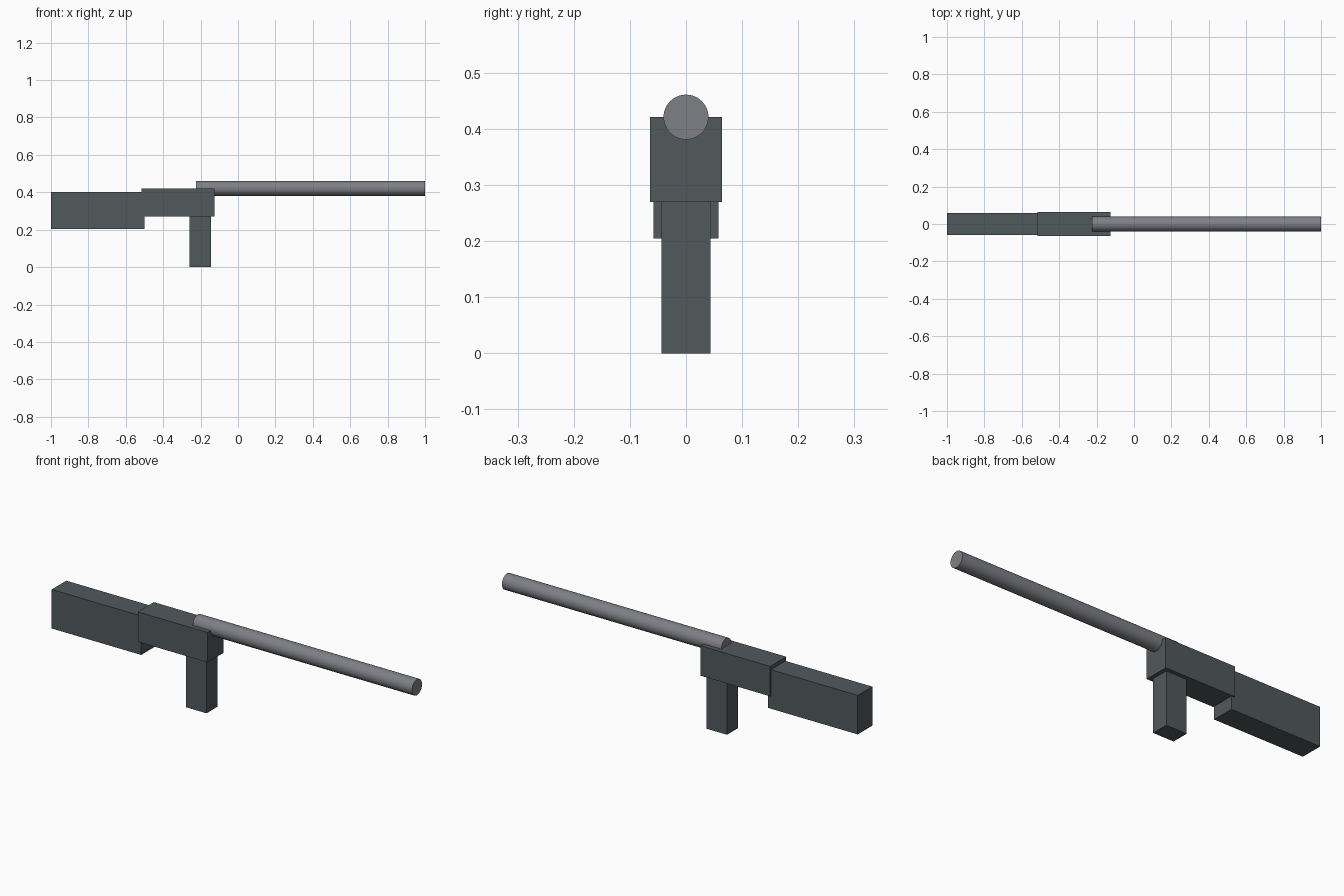
import bpy
import math

cube = bpy.data.objects.get("Cube")
if cube:
    bpy.data.objects.remove(cube, do_unlink=True)


def material(name, colour):
    mat = bpy.data.materials.new(name)
    mat.use_nodes = True
    mat.diffuse_color = colour
    mat.node_tree.nodes["Principled BSDF"].inputs["Base Color"].default_value = colour
    return mat


dark = material("dark slate", (0.083, 0.1, 0.107, 1))
steel = material("grey steel", (0.21, 0.215, 0.24, 1))


def box(name, x, half_y, z, mat):
    """Box from x and z ranges, symmetric across y."""
    bpy.ops.mesh.primitive_cube_add(size=1)
    ob = bpy.context.object
    ob.name = name
    for v in ob.data.vertices:
        v.co = (x[v.co.x > 0], math.copysign(half_y, v.co.y), z[v.co.z > 0])
    ob.data.materials.append(mat)
    return ob


# Body blocks
box("stock", (-1, -0.5), 0.058, (0.205, 0.402), dark)
box("receiver", (-0.515, -0.125), 0.064, (0.27, 0.421), dark)
box("grip", (-0.26, -0.145), 0.044, (0, 0.272), dark)

# Barrel half sunk into the receiver top
start, end = -0.225, 1
bpy.ops.mesh.primitive_cylinder_add(
    vertices=48, radius=0.04, depth=end - start,
    location=((start + end) / 2, 0, 0.421), rotation=(0, math.pi / 2, 0))
barrel = bpy.context.object
barrel.name = "barrel"
barrel.data.materials.append(steel)
bpy.ops.object.shade_smooth_by_angle(angle=math.radians(30))
